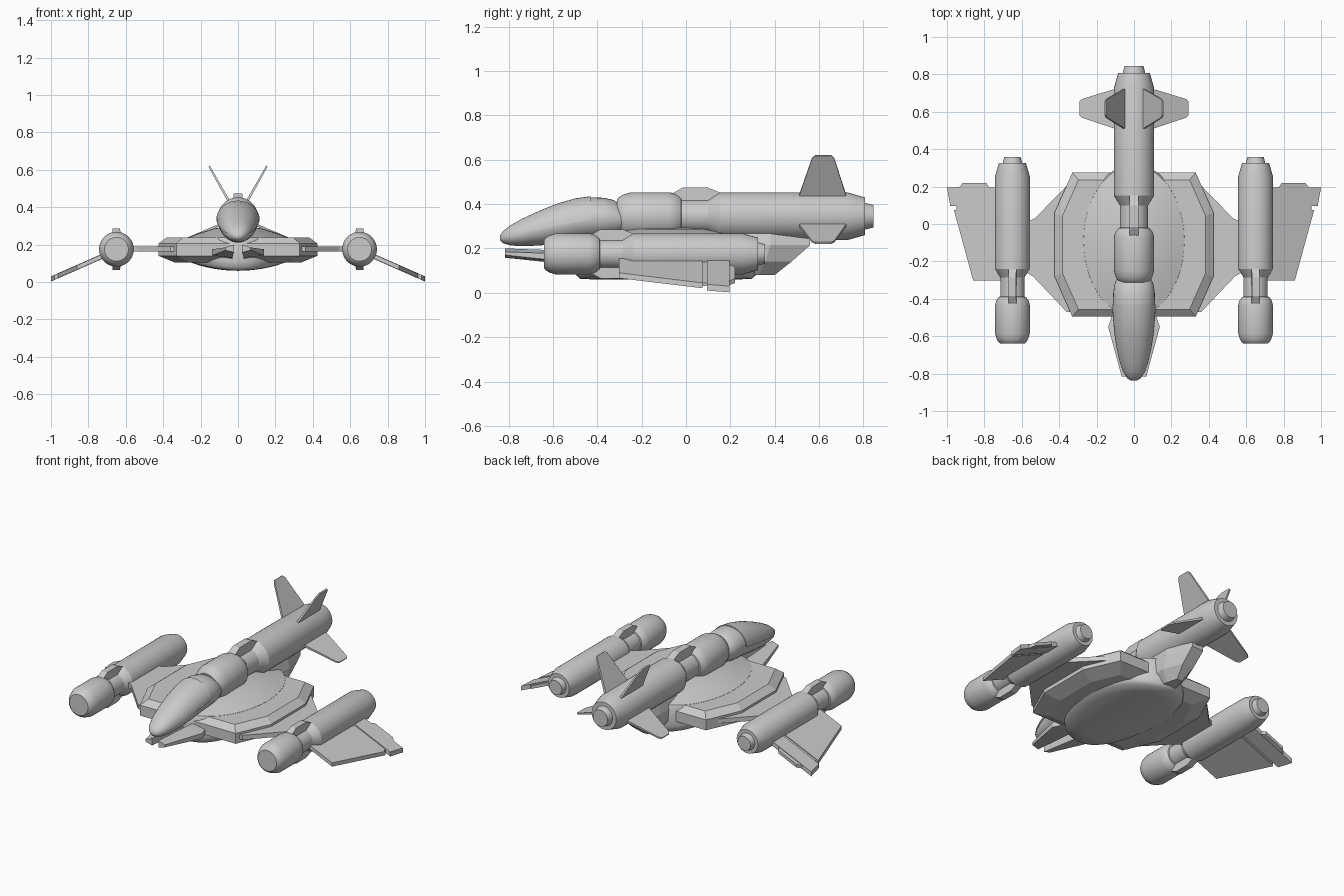
import bpy, bmesh
from math import sin, cos, pi, radians, sqrt

if "Cube" in bpy.data.objects:
    bpy.data.objects.remove(bpy.data.objects["Cube"])


def loft(name, rings, mirror=False, smooth=True, angle=30):
    """Skin equal-length rings of points, cap both ends."""
    bm = bmesh.new()
    vs = [[bm.verts.new(p) for p in r] for r in rings]
    n = len(rings[0])
    for a, b in zip(vs, vs[1:]):
        for i in range(n):
            j = (i + 1) % n
            bm.faces.new((a[i], a[j], b[j], b[i]))
    bm.faces.new(vs[0])
    bm.faces.new(vs[-1])
    bmesh.ops.recalc_face_normals(bm, faces=bm.faces)
    me = bpy.data.meshes.new(name)
    bm.to_mesh(me)
    bm.free()
    ob = bpy.data.objects.new(name, me)
    bpy.context.collection.objects.link(ob)
    if smooth:
        bpy.ops.object.select_all(action='DESELECT')
        ob.select_set(True)
        bpy.context.view_layer.objects.active = ob
        bpy.ops.object.shade_smooth_by_angle(angle=radians(angle))
    if mirror:
        ob.modifiers.new("mirror", 'MIRROR')
    return ob


def ellipse(y, cx, cz, rx, rz, n=36):
    return [(cx + rx * cos(2 * pi * i / n), y, cz + rz * sin(2 * pi * i / n)) for i in range(n)]


def slab(name, outline, zfun, t, mirror=True):
    """Plan-view outline thickened by t around height zfun(x)."""
    return loft(name, [[(x, y, zfun(x) + s * t / 2) for x, y in outline] for s in (-1, 1)],
                mirror, smooth=False)


# engine pods: one design, scaled up for the centre engine
POD = [(-.64, .064), (-.632, .074), (-.615, .084), (-.585, .093), (-.435, .093), (-.41, .087),
       (-.39, .072), (-.388, .065), (-.285, .065), (-.24, .093), (.255, .093), (.325, .073),
       (.325, .052), (.357, .044)]
CLAMP = [(-.425, .05), (-.425, .088), (-.385, .111), (-.285, .111), (-.235, .09), (-.235, .05)]


def pod(name, cx, cz, y0, s, mirror):
    fy = lambda y: y0 + (y + .64) * s
    loft(name, [ellipse(fy(y), cx, cz, r * s, r * s) for y, r in POD], mirror)
    for side, label in ((1, "top"), (-1, "bottom")):
        loft(f"{name}_{label}_clamp",
             [[(cx + w * (.011 if h > .1 else .021) * s * (1.8 if h > .1 else 1), fy(y), cz + side * h * s)
               for y, h in CLAMP] for w in (-1, 1)], mirror, smooth=False)


pod("side_engine", .65, .175, -.64, 1, True)
pod("centre_engine", 0, .345, -.312, 1.16, False)

# octagonal hull plate with bevelled rim
OCT = [(.33, .275), (.425, .06), (.425, -.28), (.33, -.495)]
OCT += [(-x, y) for x, y in reversed(OCT)]
loft("hull_plate", [[(x * k, -.11 + (y + .11) * k, z) for x, y in OCT]
                    for k, z in ((.8, .105), (1, .14), (1, .205), (.9, .237))], smooth=False)


# smooth oval body: flat-bottomed belly and mound on top
def oval(k, z, bow=0, n=48):
    pts = [(.275 * k * cos(2 * pi * i / n), -.09 + .41 * k * sin(2 * pi * i / n)) for i in range(n)]
    return [(x, y, z + bow * (x / .275) ** 2) for x, y in pts]


loft("hull_body", [oval(.02, .06, .05), oval(.4, .06, .05), oval(.75, .06, .05), oval(.94, .062, .05),
                   oval(.985, .078, .045), oval(1, .11, .02), oval(1, .225), oval(.98, .238),
                   oval(.75, .262), (oval(.45, .287)), oval(.02, .3)], angle=40)

# struts joining hull and side engines
slab("strut", [(.2, .235), (.33, .235), (.53, .03), (.575, .01), (.575, -.26), (.54, -.28),
               (.36, -.47), (.2, -.47)], lambda x: .177, .028)

# cockpit: (y, half width, bottom, top)
COCK = [(-.838, .012, .236, .254), (-.825, .033, .224, .273), (-.79, .055, .213, .3),
        (-.74, .072, .21, .328), (-.66, .09, .213, .365), (-.58, .102, .222, .397),
        (-.5, .109, .232, .42), (-.43, .112, .24, .43), (-.37, .111, .245, .428),
        (-.325, .105, .25, .418), (-.29, .09, .265, .395)]
loft("cockpit", [ellipse(y, 0, (a + b) / 2, w, (b - a) / 2) for y, w, a, b in COCK], angle=50)

# canopy shell sitting over the cockpit's sloping sill
rings = []
for y, w, a, b in COCK[:8]:
    c, h = (a + b) / 2, (b - a) / 2
    sill = min(.25 + (y + .84) * .2, b - .005)
    half = w * sqrt(max(0, 1 - ((sill - c) / h) ** 2)) + .004
    rings.append([(half * cos(pi * i / 20), y, sill + (b + .005 - sill) * sin(pi * i / 20))
                  for i in range(21)])
loft("canopy", rings, angle=40)

# twin prongs under the nose: (y, inner x, outer x, bottom z, top z)
loft("nose_prong", [[(a, y, z0), (b, y, z0 + .012), (b, y, z1 - .015), (a, y, z1)] for y, a, b, z0, z1 in
                    ((-.815, .022, .066, .158, .2), (-.55, .03, .138, .13, .19), (-.44, .03, .1, .12, .185))],
     True, smooth=False)

# faceted tail bracket carrying the centre engine: (z, y front, y rear, half width)
loft("tail_bracket", [[(-w, a, z), (w, a, z), (w, (a + b) / 2, z), (w * .45, b, z), (-w * .45, b, z),
                       (-w, (a + b) / 2, z)] for z, a, b, w in
                      ((.08, .26, .4, .04), (.14, .24, .475, .085), (.215, .2, .56, .09), (.28, .2, .56, .07))],
     smooth=False)

# drooping outer wings with separate trailing flap
droop = lambda x: .135 - (x - .73) * .44
slab("outer_wing", [(.67, -.302), (.86, -.302), (.963, .075), (.67, .075)], droop, .024)
slab("wing_hinge", [(.67, .07), (.95, .07), (.95, .1), (.67, .1)], droop, .014)
slab("wing_flap", [(.67, .095), (.982, .095), (1, .195), (.67, .195)], droop, .028)
slab("flap_tab", [(.77, .19), (.94, .19), (.915, .22), (.79, .22)], droop, .02)

# four tail fins, radial on the centre engine
FIN = [(.08, .505), (.115, .512), (.3, .568), (.315, .583), (.315, .655), (.3, .668), (.115, .72), (.08, .725)]
for name, deg in (("upper_fin", 60.6), ("lower_fin", -22.5)):
    a = radians(deg)
    loft(name, [[(r * cos(a) - s * t * sin(a), y, .345 + r * sin(a) + s * t * cos(a))
                 for r, y in FIN for t in [.008 - .012 * r]] for s in (-1, 1)], True, smooth=False)
